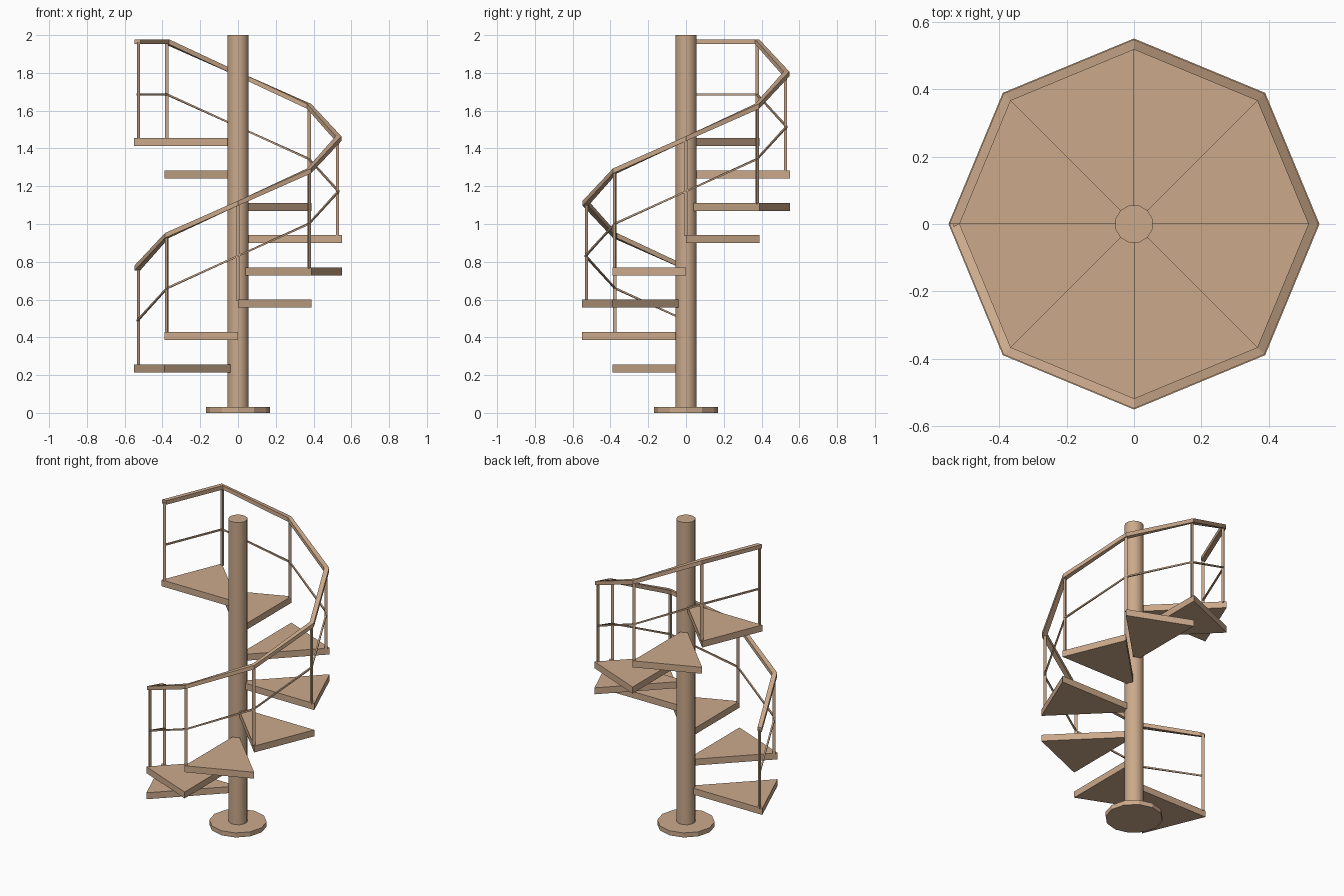
import bpy, bmesh, math
from mathutils import Vector

if "Cube" in bpy.data.objects:
    bpy.data.objects.remove(bpy.data.objects["Cube"])

STEPS, RISE, FIRST_TOP, THICK = 8, 0.171, 0.257, 0.042
RAIL_R = 0.532

wood = bpy.data.materials.new("light wood")
wood.diffuse_color = (0.60, 0.40, 0.26, 1)
wood.use_nodes = True
wood.node_tree.nodes["Principled BSDF"].inputs["Base Color"].default_value = wood.diffuse_color


def polar(r, a, z):
    return Vector((r * math.cos(a), r * math.sin(a), z))


def loft(name, rings):
    """Closed solid through a list of equal-sized point rings."""
    bm = bmesh.new()
    rows = [[bm.verts.new(p) for p in ring] for ring in rings]
    n = len(rows[0])
    for a, b in zip(rows, rows[1:]):
        for i in range(n):
            j = (i + 1) % n
            bm.faces.new((a[i], a[j], b[j], b[i]))
    bm.faces.new(rows[0])
    bm.faces.new(rows[-1])
    bmesh.ops.recalc_face_normals(bm, faces=bm.faces)
    mesh = bpy.data.meshes.new(name)
    bm.to_mesh(mesh)
    bm.free()
    mesh.materials.append(wood)
    ob = bpy.data.objects.new(name, mesh)
    bpy.context.collection.objects.link(ob)
    return ob


def ngon(r, sides, z, turn=0.0, centre=Vector((0, 0, 0))):
    return [centre + polar(r, turn + i * math.tau / sides, z) for i in range(sides)]


# Central pole and base plate
pole = loft("centre_pole", [ngon(0.057, 12, z, math.pi / 12) for z in (0.01, 2.0)])
pole.data.shade_smooth()
pole.data.set_sharp_from_angle(angle=math.radians(35))
loft("base_plate", [ngon(0.17, 12, z) for z in (0, 0.03)])

# Wedge treads winding up from the left side
stops = []
for k in range(STEPS):
    a0 = math.pi + k * math.pi / 4
    a1 = a0 + math.pi / 4
    top = FIRST_TOP + k * RISE
    loft(f"tread_{k + 1}", [[polar(0.04, a0, z), polar(0.55, a0, z),
                             polar(0.55, a1, z), polar(0.04, a1, z)]
                            for z in (top - THICK, top)])
    stops.append((a0, top))
stops.append((a1, top))  # closing post on the top tread

# Three-sided posts, point turned inwards
for k, (a, z) in enumerate(stops):
    loft(f"post_{k + 1}", [ngon(0.011, 3, h, a + math.pi, polar(0.53, a, 0))
                           for h in (z - 0.005, z + 0.51)])


def rail(name, lift, half_w, half_h):
    loft(name, [[polar(RAIL_R + u * half_w, a, z + lift + v * half_h)
                 for u, v in ((-1, -1), (1, -1), (1, 1), (-1, 1))]
                for a, z in stops])


# Handrail and thin middle rail
rail("handrail", 0.511, 0.015, 0.013)
rail("middle_rail", 0.232, 0.005, 0.005)
